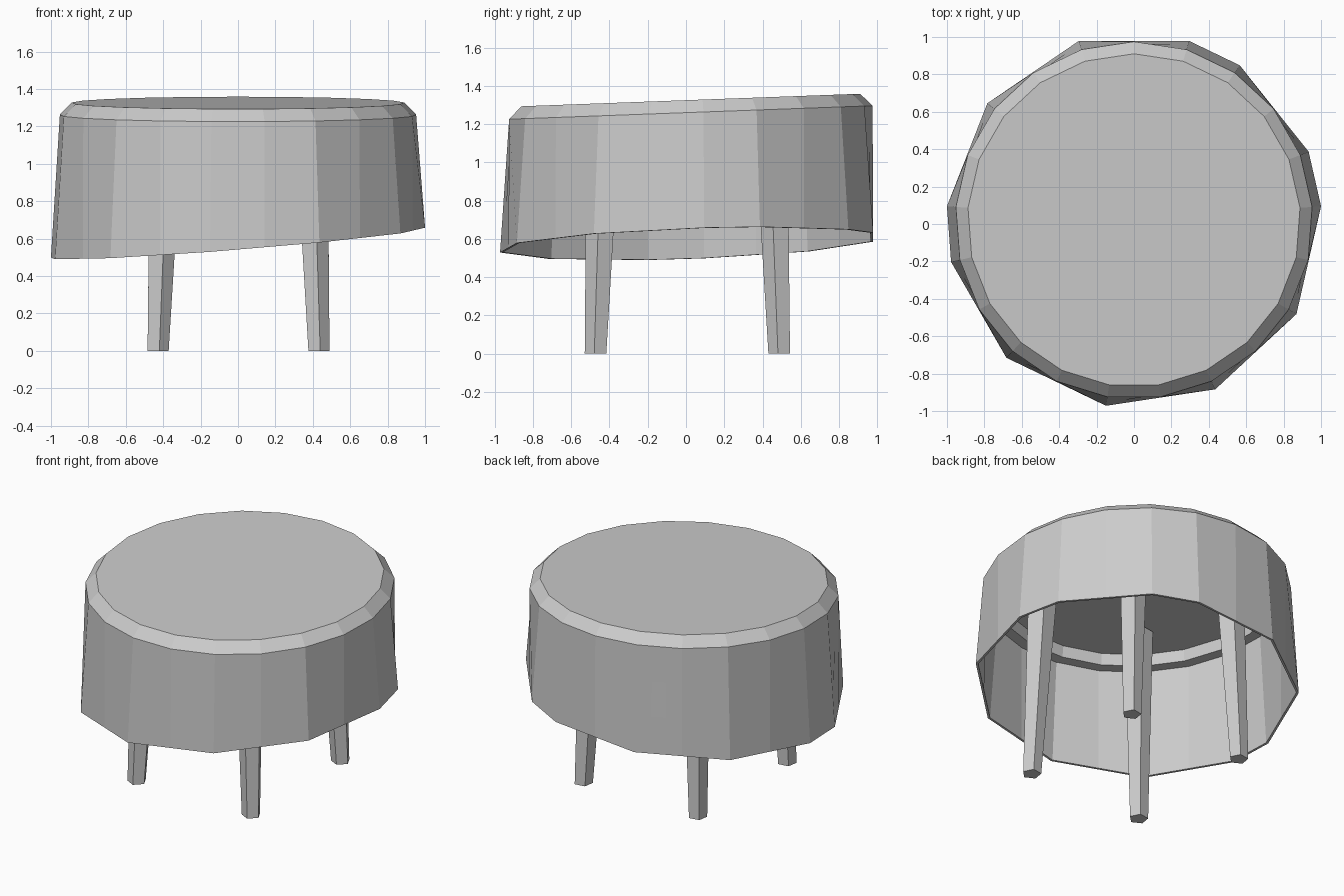
import bpy, bmesh, math

old = bpy.data.objects.get("Cube")
if old:
    bpy.data.objects.remove(old, do_unlink=True)

grey = bpy.data.materials.new("light grey")
grey.use_nodes = True
grey.diffuse_color = (0.6, 0.6, 0.6, 1)
grey.node_tree.nodes["Principled BSDF"].inputs["Base Color"].default_value = (0.6, 0.6, 0.6, 1)

SIDES = 21
CENTRE_Y = 0.02


def loft(name, rings, cap_ends=True, closed=False):
    """Bridge rings of points in order, with end caps or back to the first ring."""
    bm = bmesh.new()
    loops = [[bm.verts.new(p) for p in ring] for ring in rings]
    pairs = list(zip(loops, loops[1:]))
    if closed:
        pairs.append((loops[-1], loops[0]))
    for a, b in pairs:
        n = len(a)
        for i in range(n):
            j = (i + 1) % n
            bm.faces.new((a[i], a[j], b[j], b[i]))
    if cap_ends:
        bm.faces.new(loops[0])
        bm.faces.new(loops[-1])
    bmesh.ops.recalc_face_normals(bm, faces=bm.faces)
    mesh = bpy.data.meshes.new(name)
    bm.to_mesh(mesh)
    bm.free()
    mesh.materials.append(grey)
    obj = bpy.data.objects.new(name, mesh)
    bpy.context.collection.objects.link(obj)
    return obj


def seat_ring(radius, z):
    """Ring on the plane of the seat, which rises towards the back."""
    ring = []
    for k in range(SIDES):
        a = math.pi / 2 - math.tau * k / SIDES
        x, y = radius * math.cos(a), CENTRE_Y + radius * math.sin(a)
        ring.append((x, y, z + 0.037 * y))
    return ring


def hem_ring(radius):
    """Lower edge of the skirt: a slanted ring with long straight stretches."""
    corners = {1, 2, 4, 5, 7, 9, 11, 13, 15, 16, 18, 20}
    ring = [(x, y, 0.575 + 0.08 * x + 0.035 * y) for x, y, _ in seat_ring(radius, 0)]
    for k in range(SIDES):
        if k not in corners:
            before, after = ring[k - 1], ring[(k + 1) % SIDES]
            ring[k] = tuple((p + q) / 2 for p, q in zip(before, after))
    return ring


# Seat: flat top, bevelled rim, recessed underside
loft("seat", [seat_ring(0.89, 1.325), seat_ring(0.955, 1.26), seat_ring(0.945, 1.235),
              seat_ring(0.87, 1.235), seat_ring(0.86, 1.31)])

# Skirt: thin flared wall hanging from the seat rim
loft("skirt", [hem_ring(1.003), seat_ring(0.955, 1.26), seat_ring(0.94, 1.26), hem_ring(0.988)],
     cap_ends=False, closed=True)


# Legs: five-sided, thicker and closer together towards the top
def leg_ring(x, y, radius, z):
    return [(x + radius * math.cos(a), y + radius * math.sin(a), z)
            for a in (math.radians(135) + math.tau * i / 5 for i in range(5))]


for side, sx in (("left", 1), ("right", -1)):
    for end, sy in (("front", -1), ("back", 1)):
        foot = leg_ring(0.43 * sx, 0.48 * sy + 0.01, 0.06, 0)
        top = leg_ring(0.385 * sx, 0.435 * sy + 0.01, 0.095, 1.305 + 0.015 * sy)
        loft(f"{end}_{side}_leg", [foot, top])
